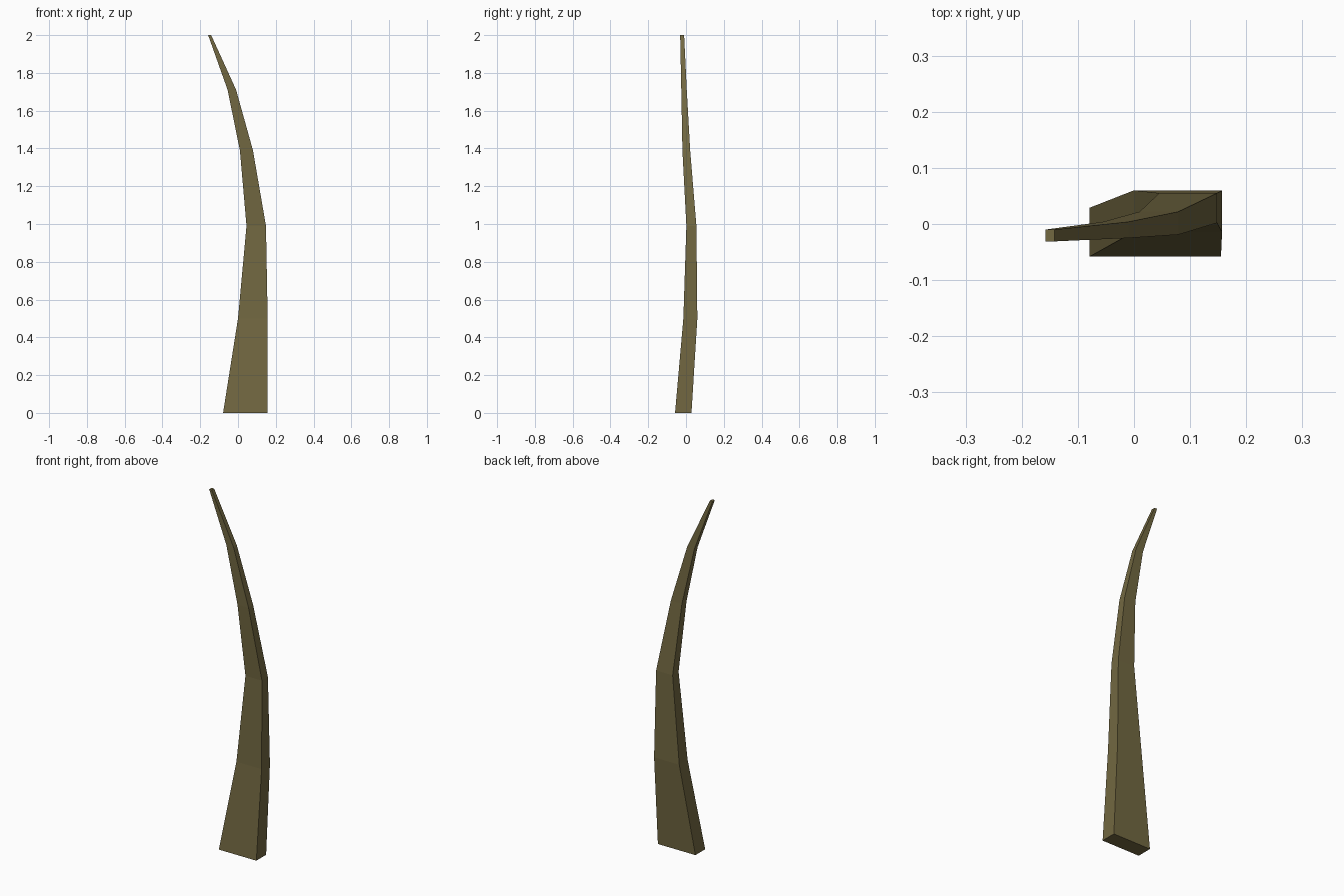
import bpy, bmesh

if "Cube" in bpy.data.objects:
    bpy.data.objects.remove(bpy.data.objects["Cube"])

# Rectangular sections from root to tip: z, x min, x max, y min, y max
SECTIONS = [
    (0.00, -0.079, 0.155, -0.058, 0.029),
    (0.50, 0.000, 0.157, -0.014, 0.060),
    (0.99, 0.045, 0.148, 0.002, 0.055),
    (1.39, 0.010, 0.079, -0.019, 0.022),
    (1.71, -0.055, -0.010, -0.025, 0.004),
    (2.00, -0.158, -0.142, -0.031, -0.010),
]

material = bpy.data.materials.new("olive brown horn")
material.diffuse_color = (0.168, 0.138, 0.053, 1)
material.use_nodes = True
material.node_tree.nodes["Principled BSDF"].inputs["Base Color"].default_value = material.diffuse_color

# Curved tapering horn, lofted through the sections
bm = bmesh.new()
rings = [[bm.verts.new((x, y, z)) for x, y in ((x0, y0), (x1, y0), (x1, y1), (x0, y1))]
         for z, x0, x1, y0, y1 in SECTIONS]
for lower, upper in zip(rings, rings[1:]):
    for i in range(4):
        j = (i + 1) % 4
        bm.faces.new((lower[i], lower[j], upper[j], upper[i]))

# Root and tip caps
bm.faces.new(rings[0][::-1])
bm.faces.new(rings[-1])

mesh = bpy.data.meshes.new("curved_horn")
bm.to_mesh(mesh)
bm.free()
mesh.materials.append(material)
horn = bpy.data.objects.new("curved_horn", mesh)
bpy.context.collection.objects.link(horn)
